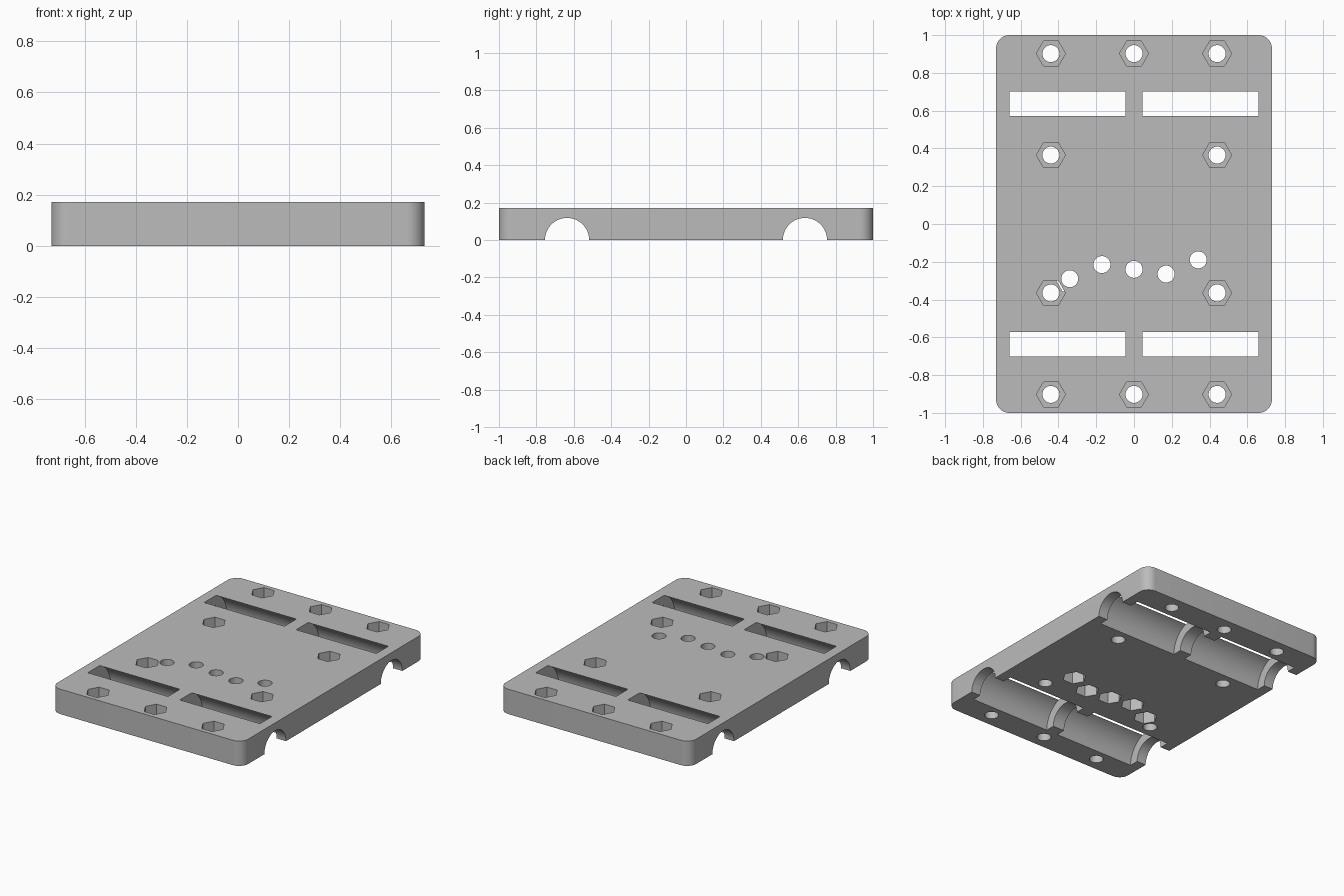
import bpy, bmesh
from math import radians
from mathutils import Matrix, Vector

default = bpy.data.objects.get("Cube")
if default:
    bpy.data.objects.remove(default, do_unlink=True)

HALF_X, HALF_Y, HEIGHT = 0.73, 1.0, 0.172
ROD_Y, ROD_R, BEARING_R = 0.636, 0.118, 0.184
HOLE_R, NUT_R, NUT_DEPTH = 0.045, 0.077, 0.09

grey = bpy.data.materials.new("plate grey")
grey.use_nodes = True
colour = (0.5, 0.5, 0.5, 1)
grey.diffuse_color = colour
grey.node_tree.nodes["Principled BSDF"].inputs["Base Color"].default_value = colour


def make_object(name, bm):
    mesh = bpy.data.meshes.new(name)
    bm.to_mesh(mesh)
    bm.free()
    mesh.materials.append(grey)
    obj = bpy.data.objects.new(name, mesh)
    bpy.context.collection.objects.link(obj)
    return obj


def cut(bm):
    """Subtract a closed solid from the plate, then drop the cutter."""
    cutter = make_object("cutter", bm)
    cutter.hide_render = True
    mod = plate.modifiers.new("cut", "BOOLEAN")
    mod.operation, mod.solver, mod.object = "DIFFERENCE", "EXACT", cutter
    bpy.ops.object.modifier_apply(modifier=mod.name)
    bpy.data.objects.remove(cutter, do_unlink=True)


def cut_prism(sides, radius, start, end):
    """Cut a round or hexagonal bore between two points."""
    start, end = Vector(start), Vector(end)
    axis = end - start
    if axis.x:
        turn = Matrix.Rotation(radians(90), 4, "Y")
    else:
        turn = Matrix.Rotation(radians(90 if sides == 6 else 0), 4, "Z")
    bm = bmesh.new()
    bmesh.ops.create_cone(bm, cap_ends=True, segments=sides, radius1=radius,
                          radius2=radius, depth=axis.length,
                          matrix=Matrix.Translation((start + end) / 2) @ turn)
    cut(bm)


# Plate with rounded vertical corners
bm = bmesh.new()
bmesh.ops.create_cube(bm, size=1)
bmesh.ops.scale(bm, vec=(2 * HALF_X, 2 * HALF_Y, HEIGHT), verts=bm.verts)
bmesh.ops.translate(bm, vec=(0, 0, HEIGHT / 2), verts=bm.verts)
uprights = [e for e in bm.edges if abs(e.verts[0].co.z - e.verts[1].co.z) > 0.1]
bmesh.ops.bevel(bm, geom=uprights, offset=0.07, segments=10, profile=0.5,
                affect="EDGES")
plate = make_object("carriage_plate", bm)
bpy.context.view_layer.objects.active = plate
plate.select_set(True)

# Rod grooves, with wider bearing pockets that break through the top
for y in (-ROD_Y, ROD_Y):
    cut_prism(64, ROD_R, (-1, y, 0), (1, y, 0))
    for side in (-1, 1):
        cut_prism(64, BEARING_R, (side * 0.045, y, 0), (side * 0.659, y, 0))


def bolt_hole(x, y, nut_on_top):
    cut_prism(32, HOLE_R, (x, y, -0.1), (x, y, HEIGHT + 0.1))
    if nut_on_top:
        cut_prism(6, NUT_R, (x, y, HEIGHT - NUT_DEPTH), (x, y, HEIGHT + 0.1))
    else:
        cut_prism(6, NUT_R, (x, y, -0.1), (x, y, NUT_DEPTH))


# Outer bolt holes, nut pockets on top
for sign in (-1, 1):
    for x in (-0.44, 0, 0.44):
        bolt_hole(x, sign * 0.902, True)
    for x in (-0.44, 0.44):
        bolt_hole(x, sign * 0.365, True)

# Belt clamp holes, nut pockets underneath
for x, y in ((-0.34, -0.29), (-0.17, -0.215), (0, -0.24), (0.17, -0.265), (0.34, -0.19)):
    bolt_hole(x, y, False)

bpy.ops.object.shade_smooth_by_angle(angle=radians(30))
